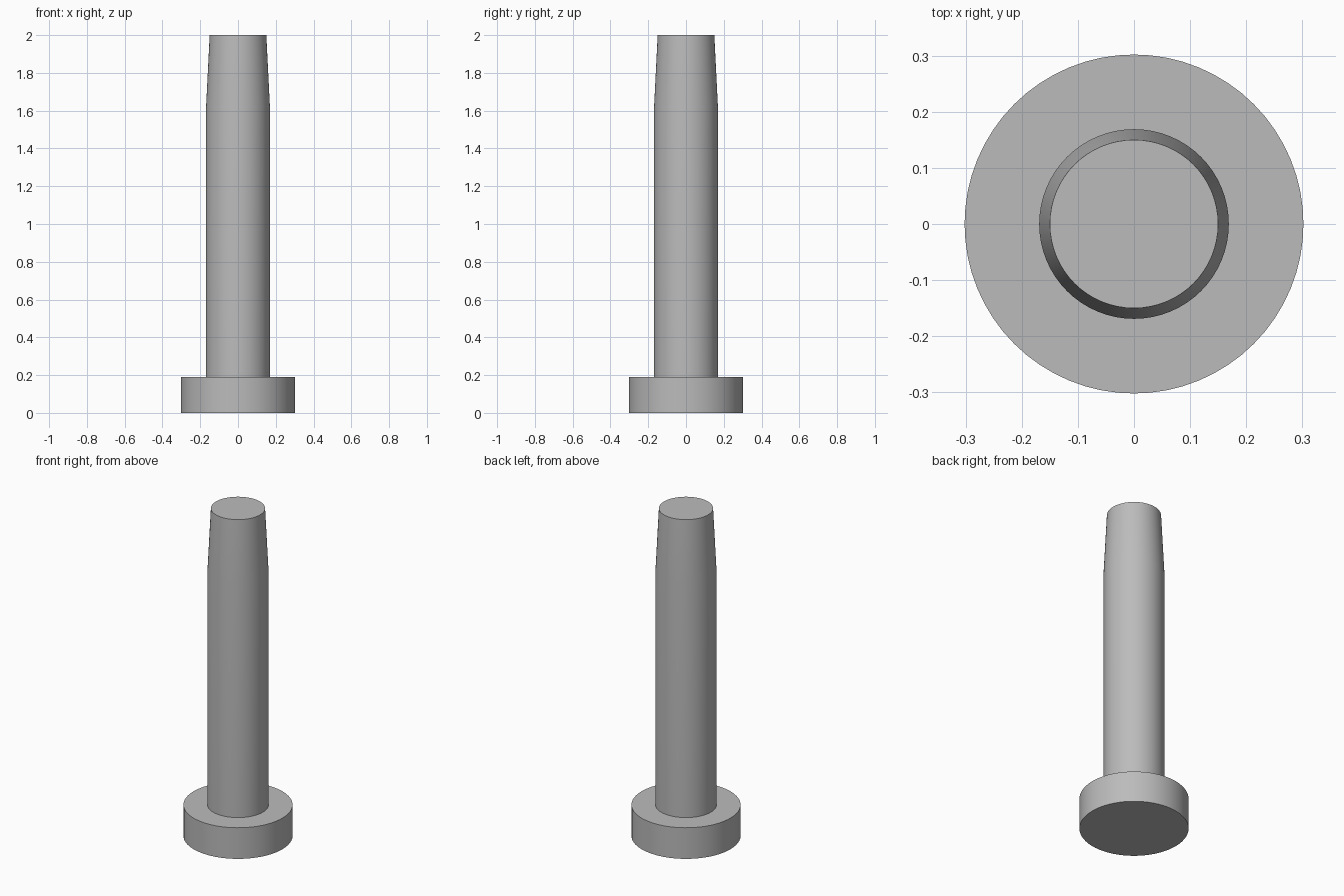
import bpy
import bmesh
from math import cos, sin, tau, radians

cube = bpy.data.objects.get("Cube")
if cube:
    bpy.data.objects.remove(cube, do_unlink=True)

SIDES = 64

# Plain grey metal
grey = bpy.data.materials.new("grey_metal")
grey.use_nodes = True
colour = (0.5, 0.5, 0.5, 1)
grey.diffuse_color = colour
grey.node_tree.nodes["Principled BSDF"].inputs["Base Color"].default_value = colour


def turned_part(name, profile):
    """Revolve (radius, height) points into one closed solid."""
    bm = bmesh.new()
    rings = [[bm.verts.new((r * cos(tau * i / SIDES), r * sin(tau * i / SIDES), z))
              for i in range(SIDES)] for r, z in profile]
    for low, high in zip(rings, rings[1:]):
        for i in range(SIDES):
            j = (i + 1) % SIDES
            bm.faces.new((low[i], low[j], high[j], high[i]))
    bm.faces.new(rings[0][::-1])
    bm.faces.new(rings[-1])
    mesh = bpy.data.meshes.new(name)
    bm.to_mesh(mesh)
    bm.free()
    mesh.materials.append(grey)
    obj = bpy.data.objects.new(name, mesh)
    bpy.context.collection.objects.link(obj)
    bpy.ops.object.select_all(action='DESELECT')
    obj.select_set(True)
    bpy.context.view_layer.objects.active = obj
    bpy.ops.object.shade_smooth_by_angle(angle=radians(30))
    return obj


# Flat head, straight shank and tapered tip in one turned profile
turned_part("headed_pin", [(0.302, 0), (0.302, 0.19), (0.169, 0.19),
                           (0.169, 1.62), (0.15, 2)])
